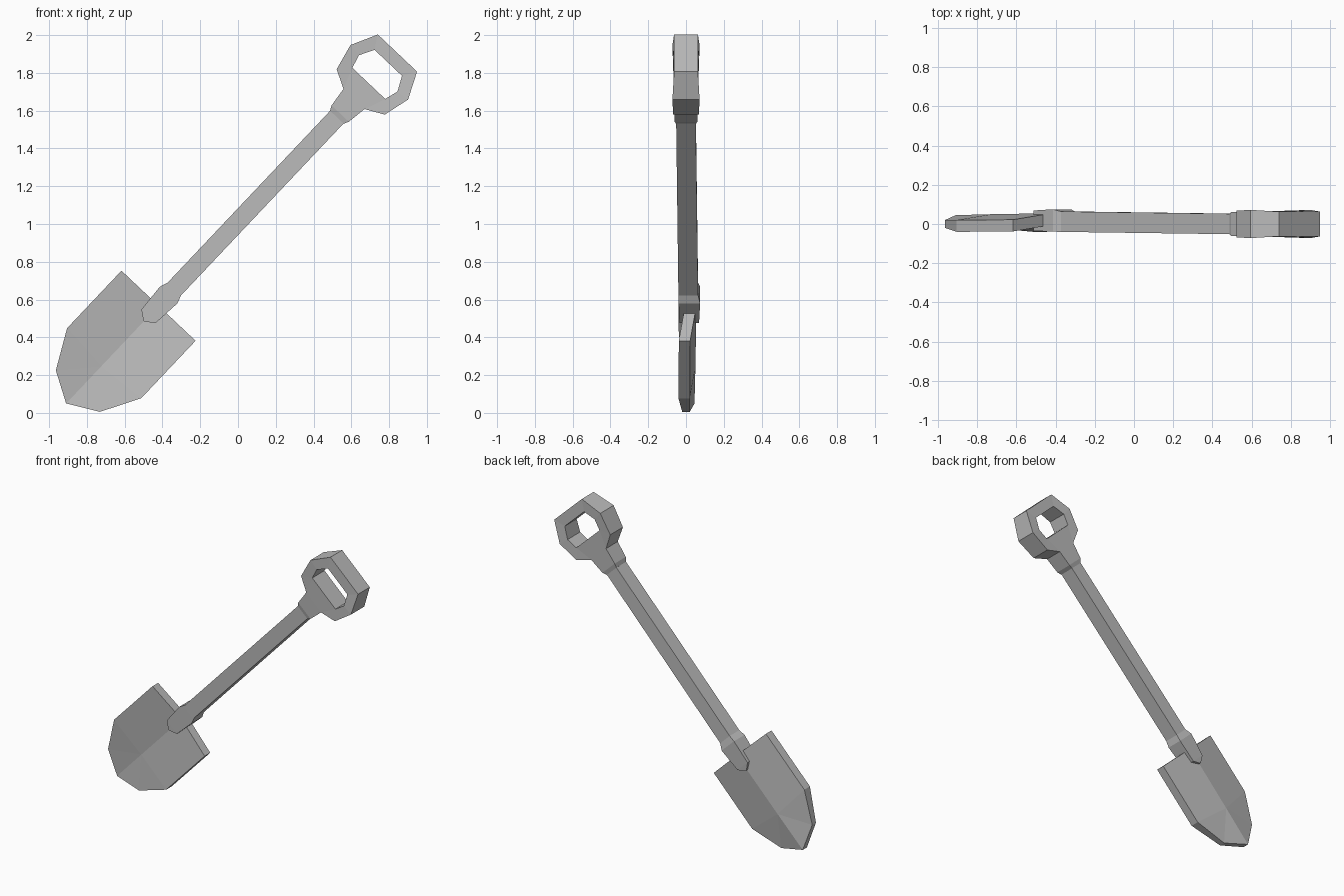
import bpy, bmesh, math

cube = bpy.data.objects.get("Cube")
if cube:
    bpy.data.objects.remove(cube, do_unlink=True)

# One plain grey for the whole tool
grey = bpy.data.materials.new("plain_grey")
grey.use_nodes = True
colour = (0.5, 0.5, 0.5, 1)
grey.diffuse_color = colour
grey.node_tree.nodes["Principled BSDF"].inputs["Base Color"].default_value = colour

TIP = (-0.91, 0, 0.05)        # blade tip, where the local axis starts
LEAN = math.radians(46.6)     # the tool leans towards its left


def finish(name, bm, mirrored=False):
    """Local axes: x along the tool, y depth, z across the tool."""
    bmesh.ops.remove_doubles(bm, verts=bm.verts[:], dist=0.0005)
    bmesh.ops.recalc_face_normals(bm, faces=bm.faces[:])
    mesh = bpy.data.meshes.new(name)
    bm.to_mesh(mesh)
    bm.free()
    mesh.materials.append(grey)
    obj = bpy.data.objects.new(name, mesh)
    bpy.context.collection.objects.link(obj)
    obj.location = TIP
    obj.rotation_euler = (0, -LEAN, 0)
    if mirrored:
        mod = obj.modifiers.new("mirror", 'MIRROR')
        mod.use_axis = (False, False, True)
    return obj


def box_loft(name, sections):
    """Join rectangles given as (along, half width, depth centre, half depth)."""
    bm = bmesh.new()
    rings = []
    for u, w, y, d in sections:
        rings.append([bm.verts.new((u, y + sy * d, sx * w))
                      for sx, sy in ((-1, -1), (1, -1), (1, 1), (-1, 1))])
    for a, b in zip(rings, rings[1:]):
        for i in range(4):
            j = (i + 1) % 4
            bm.faces.new((a[i], a[j], b[j], b[i]))
    bm.faces.new(rings[0])
    bm.faces.new(rings[-1])
    return finish(name, bm)


# Blade: half of a dished plate, points are (along, across, front, back)
def blade():
    points = [(0, 0, 0.0, 0.045), (0.09, 0.16, -0.02, 0.02),
              (0.293, 0.27, -0.04, 0.02), (0.712, 0.27, -0.038, 0.022),
              (0.712, 0, -0.005, 0.055), (0.27, 0, -0.005, 0.05)]
    bm = bmesh.new()
    front = [bm.verts.new((u, f, v)) for u, v, f, b in points]
    back = [bm.verts.new((u, b, v)) for u, v, f, b in points]
    for side in (front, back):
        for face in ((0, 1, 5), (1, 2, 5), (2, 3, 4, 5)):
            bm.faces.new([side[i] for i in face])
    for i in range(4):
        bm.faces.new((front[i], front[i + 1], back[i + 1], back[i]))
    return finish("blade", bm, True)


# Grip: half of a flat ring, points are (along, across, half depth)
def grip():
    outer = [(2.218, 0, 0.063), (2.218, 0.077, 0.063), (2.27, 0.175, 0.068),
             (2.413, 0.21, 0.072), (2.553, 0.143, 0.063), (2.553, 0, 0.063)]
    inner = [(2.332, 0, 0.066), (2.332, 0.12, 0.066), (2.332, 0.12, 0.066),
             (2.405, 0.14, 0.068), (2.482, 0.1, 0.064), (2.482, 0, 0.064)]
    bm = bmesh.new()
    loops = [[bm.verts.new((u, s * d, v)) for u, v, d in ring]
             for ring, s in ((outer, -1), (inner, -1), (inner, 1), (outer, 1))]
    for k in range(4):
        a, b = loops[k], loops[(k + 1) % 4]
        for i in range(5):
            bm.faces.new((a[i], a[i + 1], b[i + 1], b[i]))
    return finish("grip", bm, True)


blade()
box_loft("blade_socket", [(0.6, 0.004, 0.016, 0.05), (0.635, 0.052, 0.017, 0.052),
                          (0.79, 0.064, 0.018, 0.057), (0.833, 0.049, 0.012, 0.052)])
box_loft("shaft", [(0.82, 0.049, 0.012, 0.052), (2.09, 0.049, 0.0, 0.052)])
box_loft("grip_neck", [(2.086, 0.05, 0, 0.053), (2.112, 0.063, 0, 0.06),
                       (2.218, 0.077, 0, 0.063)])
grip()
